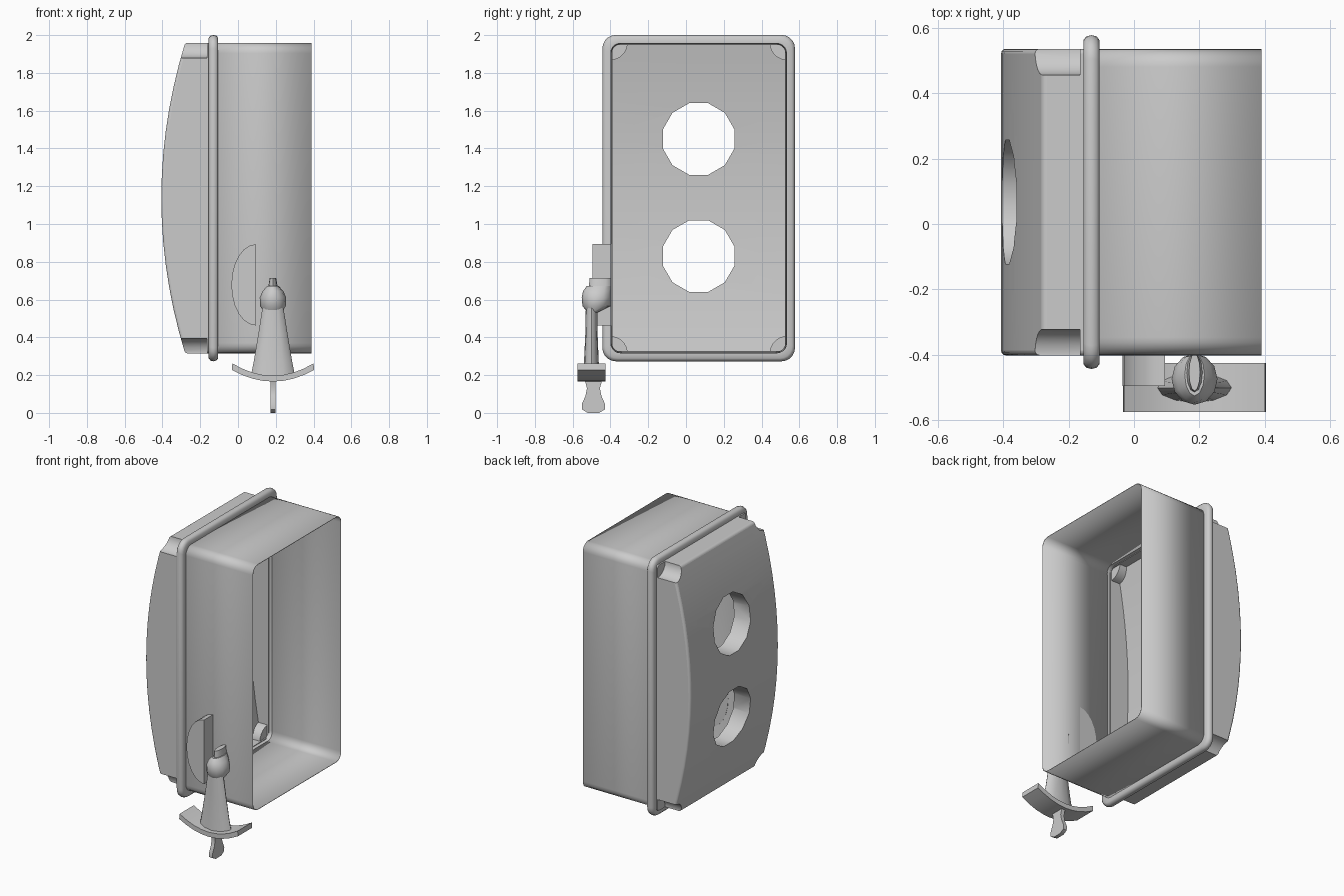
import bpy, bmesh, math
from mathutils import Vector

cube = bpy.data.objects.get("Cube")
if cube:
    bpy.data.objects.remove(cube, do_unlink=True)

grey = bpy.data.materials.new("plain grey")
grey.use_nodes = True
GREY = (0.6, 0.6, 0.6, 1)
grey.diffuse_color = GREY
grey.node_tree.nodes["Principled BSDF"].inputs["Base Color"].default_value = GREY

# Shared layout: centre of the box cross-section
CY, CZ = 0.067, 1.137
HALF_Y, HALF_Z = 0.468, 0.822


def activate(obj):
    bpy.ops.object.select_all(action='DESELECT')
    obj.select_set(True)
    bpy.context.view_layer.objects.active = obj


def loft(name, rings, caps=True, angle=35):
    """Skin a list of equal-length closed rings into one object."""
    bm = bmesh.new()
    loops = [[bm.verts.new(p) for p in ring] for ring in rings]
    n = len(loops[0])
    for a, b in zip(loops, loops[1:]):
        for i in range(n):
            j = (i + 1) % n
            bm.faces.new((a[i], a[j], b[j], b[i]))
    if caps:
        bm.faces.new(loops[0])
        bm.faces.new(loops[-1])
    bmesh.ops.recalc_face_normals(bm, faces=bm.faces)
    mesh = bpy.data.meshes.new(name)
    bm.to_mesh(mesh)
    bm.free()
    mesh.materials.append(grey)
    obj = bpy.data.objects.new(name, mesh)
    bpy.context.collection.objects.link(obj)
    activate(obj)
    bpy.ops.object.shade_smooth_by_angle(angle=math.radians(angle))
    return obj


def extrude_y(name, outline, y0, y1, **kw):
    return loft(name, [[(x, y, z) for x, z in outline] for y in (y0, y1)], **kw)


def rounded_rect(x, grow, radius, seg=5):
    """Rounded rectangle in the YZ plane around the box centre."""
    ring = []
    for k, (sy, sz) in enumerate(((1, 1), (-1, 1), (-1, -1), (1, -1))):
        cy = CY + sy * (HALF_Y + grow - radius)
        cz = CZ + sz * (HALF_Z + grow - radius)
        for i in range(seg + 1):
            a = math.pi / 2 * (k + i / seg)
            ring.append((x, cy + radius * math.cos(a), cz + radius * math.sin(a)))
    return ring


def rod_x(name, y, z, radius, x0, x1, sides):
    turn = [2 * math.pi * (i + 0.5) / sides + math.pi / 2 for i in range(sides)]
    return loft(name, [[(x, y + radius * math.cos(a), z + radius * math.sin(a))
                        for a in turn] for x in (x0, x1)])


def cut(obj, cutter):
    mod = obj.modifiers.new("cut", 'BOOLEAN')
    mod.operation = 'DIFFERENCE'
    mod.solver = 'EXACT'
    mod.object = cutter
    activate(obj)
    bpy.ops.object.modifier_apply(modifier=mod.name)
    bpy.data.objects.remove(cutter, do_unlink=True)


def bowed_outline(x_open, x_edge, bulge, half_z, seg=14):
    """Side outline: straight at the rim, bowed on the far side."""
    pts = [(x_open, CZ - half_z)]
    for i in range(seg + 1):
        t = 2 * i / seg - 1
        pts.append((x_edge - bulge * (1 - t * t), CZ + t * half_z))
    return pts + [(x_open, CZ + half_z)]


def corners():
    return [(CY + sy * HALF_Y, CZ + sz * HALF_Z) for sy in (-1, 1) for sz in (-1, 1)]


# Thin open box wall
wall = loft("box_wall", [rounded_rect(x, 0, 0.055) for x in (-0.13, 0.39)], caps=False)
mod = wall.modifiers.new("sheet", 'SOLIDIFY')
mod.thickness = 0.004

# Rounded rim: closed band around the joint
RIM_X, RIM_T, RIM_W = -0.13, 0.025, 0.042
section = [(-RIM_T, 0), (-RIM_T, RIM_W - 0.016), (-0.016, RIM_W - 0.004), (0, RIM_W),
           (0.016, RIM_W - 0.004), (RIM_T, RIM_W - 0.016), (RIM_T, 0)]
section.append((0, -0.006))
rings = [rounded_rect(RIM_X + dx, g, 0.055 + g * 0.4) for dx, g in section]
loft("rim", rings + rings[:1], caps=False, angle=50)

# Bowed cover: hollowed, scalloped at the corners, with two round openings
cover = extrude_y("bowed_cover", bowed_outline(-0.14, -0.28, 0.126, HALF_Z),
                  CY - HALF_Y, CY + HALF_Y)
mod = cover.modifiers.new("soft_edge", 'BEVEL')
mod.width = 0.014
mod.segments = 3
mod.limit_method = 'ANGLE'
mod.angle_limit = math.radians(50)
activate(cover)
bpy.ops.object.modifier_apply(modifier=mod.name)
hollow = extrude_y("hollow", bowed_outline(-0.1, -0.2, 0.08, HALF_Z - 0.012),
                   CY - HALF_Y + 0.012, CY + HALF_Y - 0.012)
for y, z in corners():
    cut(hollow, rod_x("post", y, z, 0.092, -0.6, -0.15, 24))
cut(cover, hollow)
for y, z in corners():
    cut(cover, rod_x("scallop", y, z, 0.08, -0.6, -0.165, 24))
for z in (0.83, 1.45):
    cut(cover, rod_x("opening", CY, z, 0.196, -0.6, 0, 12))
activate(cover)
bpy.ops.object.shade_smooth_by_angle(angle=math.radians(35))

# Half-moon catch on the front wall
catch = [(0.095 - 0.13 * math.sin(a), 0.678 - 0.215 * math.cos(a))
         for a in [math.pi * i / 12 for i in range(13)]]
extrude_y("half_moon_catch", catch, -0.495, -0.395)

# Latch, all centred on LX
LX = 0.185


def stack(name, levels, sides=12):
    """Stack of oval sections: height, half width, front y, rear y."""
    rings = []
    for z, w, y0, y1 in levels:
        rings.append([(LX + w * math.cos(a), (y0 + y1) / 2 + (y1 - y0) / 2 * math.sin(a), z)
                      for a in [2 * math.pi * i / sides for i in range(sides)]])
    return loft(name, rings, angle=45)


stack("latch_stem", [(0.19, 0.118, -0.545, -0.455), (0.27, 0.102, -0.54, -0.462),
                     (0.42, 0.077, -0.533, -0.468), (0.58, 0.052, -0.53, -0.47)])
stack("latch_head", [(0.53, 0.045, -0.52, -0.47), (0.565, 0.068, -0.548, -0.40),
                     (0.61, 0.07, -0.552, -0.396), (0.645, 0.055, -0.545, -0.396),
                     (0.672, 0.03, -0.525, -0.396)])
stack("latch_tip", [(0.66, 0.026, -0.515, -0.396), (0.715, 0.017, -0.51, -0.396)])

# Curved finger plate
upper, lower = [], []
for i in range(9):
    t = i / 4 - 1
    rise = 0.065 * t * t
    upper.append((LX + 0.215 * t, 0.197 + rise))
    lower.append((LX + 0.218 * t, 0.166 + rise * 0.95))
plate = upper + lower[::-1]
extrude_y("finger_plate", plate, -0.575, -0.425)

# Flat flared pull tab
tab = [(0.17, 0.045), (0.13, 0.034), (0.09, 0.042), (0.045, 0.062), (0.018, 0.06), (0, 0.03)]
outline = [(-0.49 + w, z) for z, w in tab] + [(-0.49 - w, z) for z, w in tab[::-1]]
loft("pull_tab", [[(LX + dx, y, z) for y, z in outline] for dx in (-0.013, 0.013)])
